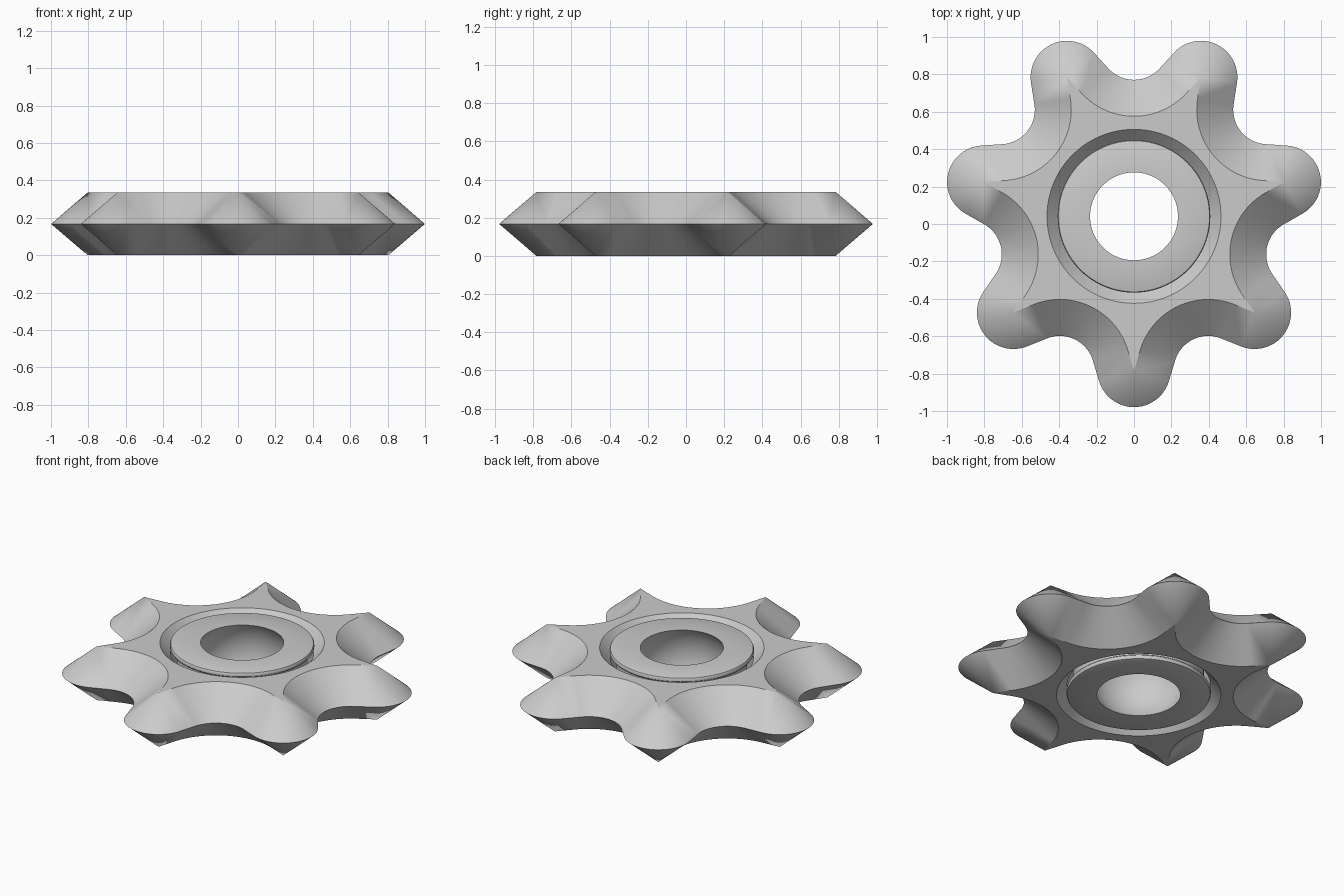
import bpy, bmesh, math

cube = bpy.data.objects.get("Cube")
if cube:
    bpy.data.objects.remove(cube, do_unlink=True)

ARMS = 7
HEIGHT = 0.335
MID = HEIGHT / 2
CENTRE_Y = 0.041
BEVEL = 0.195        # how far the knife edge stands out from the flat star
TIP_R = 0.825        # hub centre to arm apex
VALLEY_R = 0.73      # hub centre to valley, at the knife edge
VALLEY_ARC = 0.185

grey = bpy.data.materials.new("plain grey")
grey.use_nodes = True
grey.diffuse_color = (0.6, 0.6, 0.6, 1)
grey.node_tree.nodes["Principled BSDF"].inputs["Base Color"].default_value = (0.6, 0.6, 0.6, 1)


def sweep(name, sections):
    """Join a closed ring of closed cross-sections into a smooth solid."""
    bm = bmesh.new()
    rings = [[bm.verts.new(p) for p in s] for s in sections]
    n = len(rings[0])
    for i, a in enumerate(rings):
        b = rings[(i + 1) % len(rings)]
        for j in range(n):
            k = (j + 1) % n
            bm.faces.new((a[j], b[j], b[k], a[k]))
    bmesh.ops.remove_doubles(bm, verts=bm.verts, dist=1e-4)
    bmesh.ops.recalc_face_normals(bm, faces=bm.faces)
    mesh = bpy.data.meshes.new(name)
    bm.to_mesh(mesh)
    bm.free()
    mesh.materials.append(grey)
    obj = bpy.data.objects.new(name, mesh)
    obj.location.y = CENTRE_Y
    bpy.context.collection.objects.link(obj)
    bpy.ops.object.select_all(action="DESELECT")
    obj.select_set(True)
    bpy.context.view_layer.objects.active = obj
    bpy.ops.object.shade_smooth_by_angle(angle=math.radians(30))
    return obj


def half_sector(arc_steps=14, tip_steps=12):
    """Star points with outward directions, from valley middle to arm apex."""
    a = math.pi / ARMS
    rho = VALLEY_ARC + BEVEL
    cy = VALLEY_R + VALLEY_ARC
    tx, ty = TIP_R * math.sin(a), TIP_R * math.cos(a)
    end = math.atan2(tx, cy - ty) - math.acos(rho / math.hypot(tx, cy - ty))
    pts = []
    for i in range(arc_steps + 1):
        t = end * i / arc_steps
        pts.append((rho * math.sin(t), cy - rho * math.cos(t), -t))
    for i in range(tip_steps + 1):
        pts.append((tx, ty, -end + (a + end) * i / tip_steps))
    return pts


def turn(x, y, angle):
    c, s = math.cos(angle), math.sin(angle)
    return x * c + y * s, y * c - x * s


# Star body: flat star, sharp outer edge and a funnelled bore
half = half_sector()
sector = [(-x, y, -t) for x, y, t in reversed(half)] + half[1:]
bore = [(0.465, HEIGHT), (0.405, 0.27), (0.405, HEIGHT - 0.27), (0.465, 0)]
sections = []
for arm in range(ARMS):
    beta = math.tau * arm / ARMS
    for x, y, t in sector[:-1]:
        px, py = turn(x, y, beta)
        ex, ey = turn(x + BEVEL * math.sin(t), y + BEVEL * math.cos(t), beta)
        d = math.hypot(px, py)
        inner = [(px / d * r, py / d * r, z) for r, z in bore]
        sections.append([(ex, ey, MID), (px, py, HEIGHT)] + inner + [(px, py, 0)])
sweep("star_body", sections)

# Hub: two rounded flanges on a neck, with a hollowed finger hole
HOLE = 0.235
flange = [(0.397, HEIGHT), (0.404, 0.332), (0.408, 0.324), (0.408, 0.312),
          (0.402, 0.303), (0.37, 0.3)]
profile = flange + [(r, HEIGHT - z) for r, z in reversed(flange)]
ball = math.hypot(HOLE, MID)
for i in range(17):
    z = HEIGHT * i / 16
    profile.append((math.sqrt(ball ** 2 - (z - MID) ** 2), z))
SEGMENTS = 96
sweep("hub", [[(*turn(0, r, math.tau * i / SEGMENTS), z) for r, z in profile]
              for i in range(SEGMENTS)])
